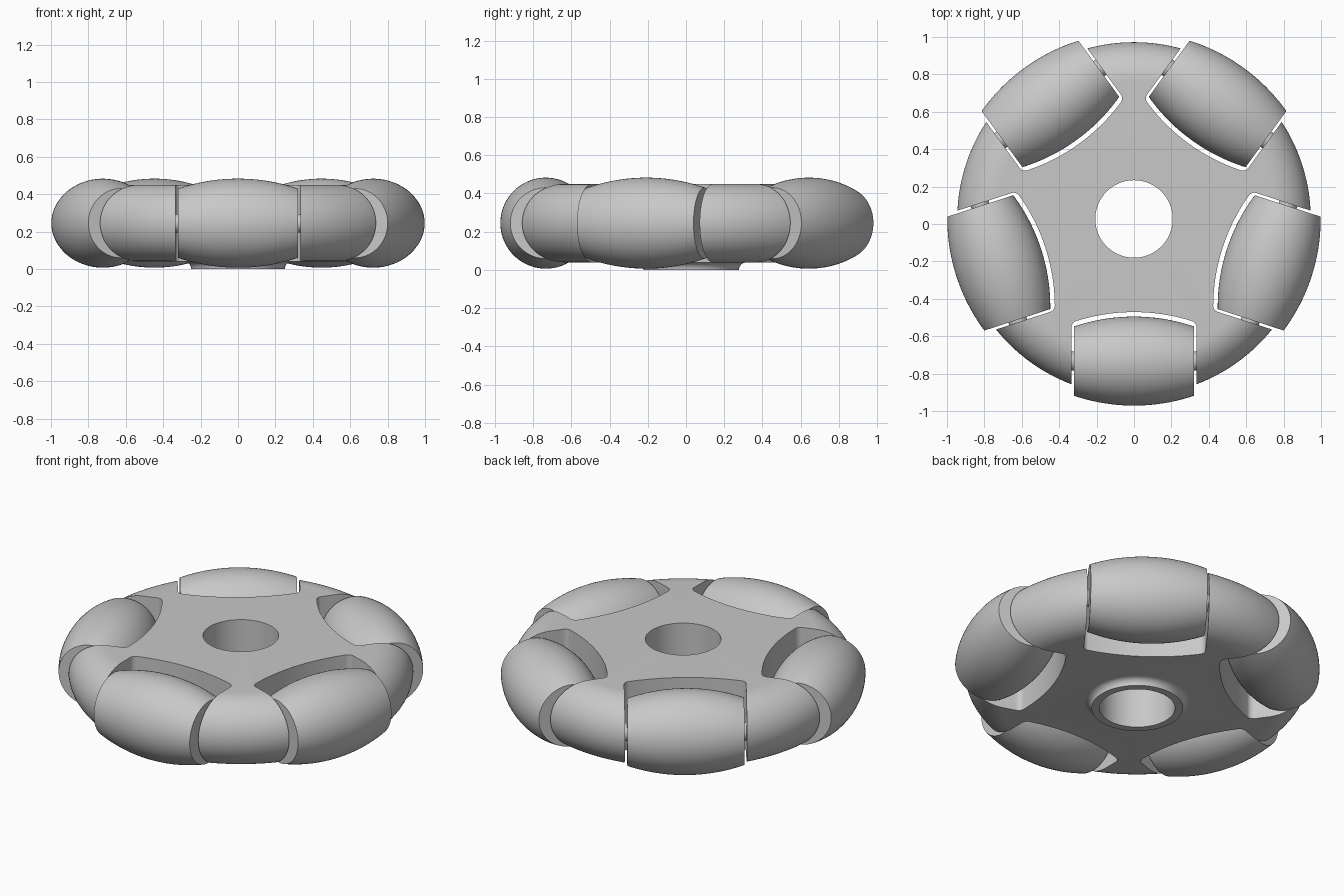
import bpy, bmesh, math
from mathutils import Matrix, Vector

if "Cube" in bpy.data.objects:
    bpy.data.objects.remove(bpy.data.objects["Cube"], do_unlink=True)

CENTRE = Vector((0, 0.027, 0))   # hub axis
MID_Z = 0.245                    # height of the roller axles
AXLE_R = 0.76                    # axle distance from the hub axis
HALF = 0.32                      # half length of a roller
COUNT = 5

grey = bpy.data.materials.new("plain grey")
grey.use_nodes = True
grey.diffuse_color = (0.58, 0.58, 0.58, 1)
grey.node_tree.nodes["Principled BSDF"].inputs["Base Color"].default_value = (0.58, 0.58, 0.58, 1)


def make_object(name, bm):
    bmesh.ops.recalc_face_normals(bm, faces=bm.faces)
    mesh = bpy.data.meshes.new(name)
    bm.to_mesh(mesh)
    bm.free()
    mesh.materials.append(grey)
    obj = bpy.data.objects.new(name, mesh)
    bpy.context.collection.objects.link(obj)
    return obj


def activate(obj):
    bpy.ops.object.select_all(action='DESELECT')
    obj.select_set(True)
    bpy.context.view_layer.objects.active = obj


def smooth(obj):
    activate(obj)
    bpy.ops.object.shade_smooth_by_angle(angle=math.radians(30))


def lathe(profile, steps, closed):
    """Spin (radius, z) points around z; open profiles get flat end caps."""
    bm = bmesh.new()
    verts = [bm.verts.new((r, 0, z)) for r, z in profile]
    edges = [bm.edges.new(pair) for pair in zip(verts, verts[1:])]
    if closed:
        edges.append(bm.edges.new((verts[-1], verts[0])))
    bmesh.ops.spin(bm, geom=verts + edges, cent=(0, 0, 0), axis=(0, 0, 1),
                   angle=math.tau, steps=steps, use_merge=True)
    bmesh.ops.remove_doubles(bm, verts=bm.verts, dist=1e-5)
    if not closed:
        bmesh.ops.holes_fill(bm, edges=[e for e in bm.edges if e.is_boundary], sides=0)
    return bm


def station(k):
    """Placement of roller k: local -y points outwards from the hub."""
    return Matrix.Translation(CENTRE) @ Matrix.Rotation(k * math.tau / COUNT, 4, 'Z')


# Hub: rounded rim, flat faces, centre bore and a filleted boss underneath
rim = 0.205
profile = [(0.207, 0)]
for i in range(9):
    a = i / 8 * math.pi / 2
    profile.append((0.29 - 0.04 * math.cos(a), 0.04 * math.sin(a)))
for i in range(33):
    a = (i / 32 - 0.5) * math.pi
    profile.append((0.74 + rim * math.cos(a), MID_Z + rim * math.sin(a)))
profile.append((0.207, MID_Z + rim))
hub = make_object("hub", lathe(profile, 144, True))
hub.matrix_world = Matrix.Translation(CENTRE)

# Pocket cutters: curved inner wall, rounded corners, open at the rim
for k in range(COUNT):
    bm = bmesh.new()
    wide = HALF + 0.014
    outline = []
    for i in range(25):
        x = wide * (i / 12 - 1)
        outline.append((x, math.sqrt(1.022 ** 2 - x * x) - 2 * AXLE_R))
    corners = (outline[0], outline[-1])
    outline += [(wide, -1.2), (-wide, -1.2)]
    face = bm.faces.new([bm.verts.new((x, y, -0.2)) for x, y in outline])
    top = bmesh.ops.extrude_face_region(bm, geom=[face])["geom"]
    bmesh.ops.translate(bm, vec=(0, 0, 1), verts=[v for v in top if isinstance(v, bmesh.types.BMVert)])
    upright = [e for e in bm.edges
               if abs(e.verts[0].co.z - e.verts[1].co.z) > 0.5
               and any((e.verts[0].co.xy - Vector(c)).length < 1e-4 for c in corners)]
    bmesh.ops.bevel(bm, geom=upright, offset=0.024, segments=6, profile=0.5, affect='EDGES')
    cutter = make_object("pocket_cutter", bm)
    cutter.matrix_world = station(k)
    cutter.hide_render = True
    cut = hub.modifiers.new("pocket", 'BOOLEAN')
    cut.operation = 'DIFFERENCE'
    cut.solver = 'EXACT'
    cut.object = cutter
    activate(hub)
    bpy.ops.object.modifier_apply(modifier=cut.name)
    bpy.data.objects.remove(cutter, do_unlink=True)
smooth(hub)

# Barrel rollers, each on a pin that bridges the pocket
lay_down = Matrix.Translation((0, -AXLE_R, MID_Z)) @ Matrix.Rotation(math.pi / 2, 4, 'Y')
barrel = []
for i in range(25):
    x = HALF * (i / 12 - 1)
    barrel.append((math.sqrt(1 - x * x) - AXLE_R - 0.002, x))
for k in range(COUNT):
    for name, shape, steps in (("roller", barrel, 72),
                               ("axle_pin", [(0.05, -0.36), (0.05, 0.36)], 32)):
        obj = make_object(f"{name}_{k + 1}", lathe(shape, steps, False))
        obj.matrix_world = station(k) @ lay_down
        smooth(obj)
